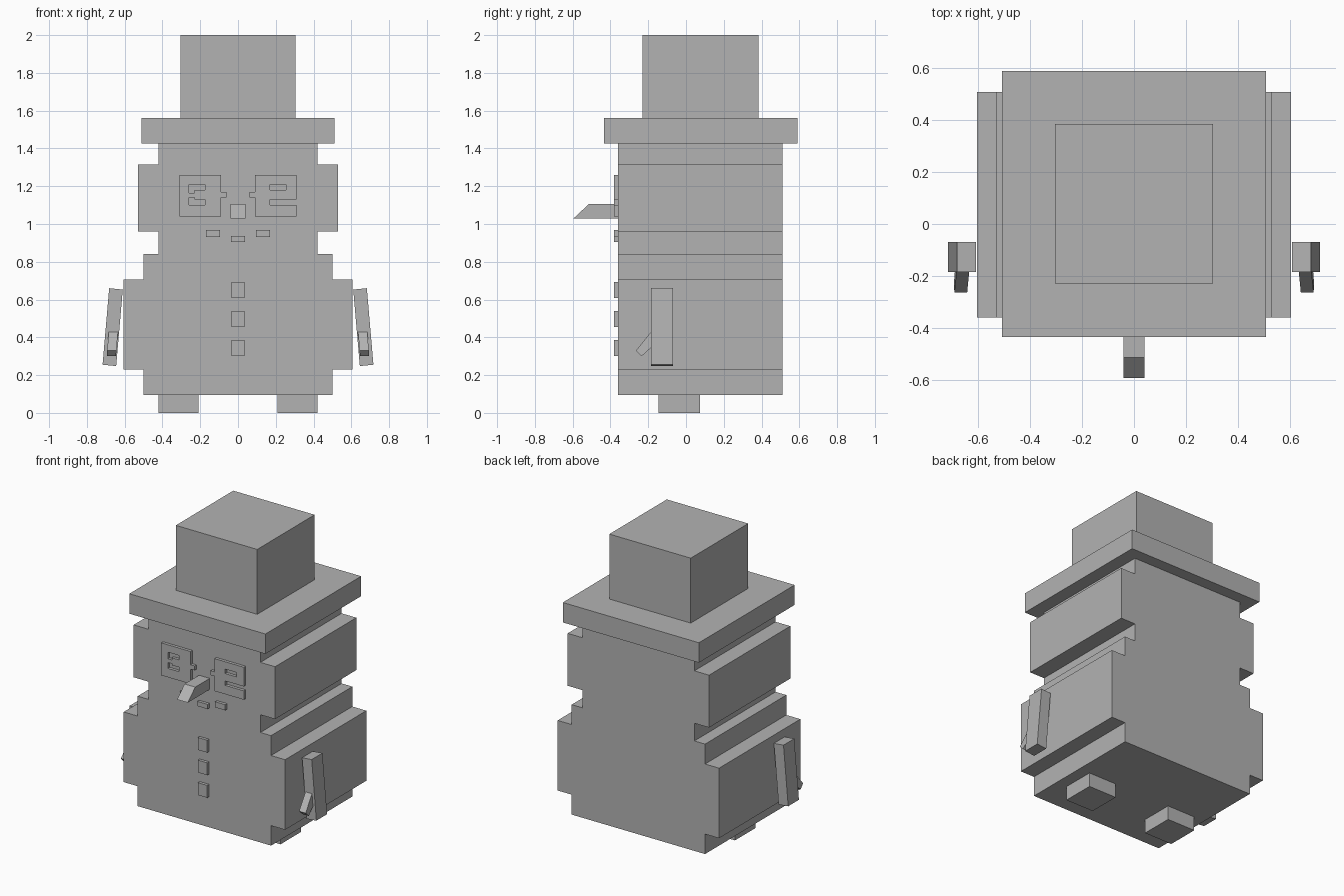
import bpy
import bmesh
from mathutils import Vector

cube = bpy.data.objects.get("Cube")
if cube:
    bpy.data.objects.remove(cube, do_unlink=True)

grey = bpy.data.materials.new("plain_grey")
grey.use_nodes = True
colour = (0.45, 0.45, 0.45, 1)
grey.diffuse_color = colour
grey.node_tree.nodes["Principled BSDF"].inputs["Base Color"].default_value = colour


def prism(name, outline, start, end, axis="Y", shear=0.0):
    """Extrude an outline (x,z along Y, or y,z along X); shear leans x with z."""
    bm = bmesh.new()
    if axis == "Y":
        points = [(a, start, b) for a, b in outline]
        step = Vector((0, end - start, 0))
    else:
        points = [(start + shear * b, a, b) for a, b in outline]
        step = Vector((end - start, 0, 0))
    face = bm.faces.new([bm.verts.new(p) for p in points])
    extruded = bmesh.ops.extrude_face_region(bm, geom=[face])["geom"]
    bmesh.ops.translate(bm, vec=step,
                        verts=[g for g in extruded if isinstance(g, bmesh.types.BMVert)])
    bmesh.ops.recalc_face_normals(bm, faces=bm.faces)
    mesh = bpy.data.meshes.new(name)
    bm.to_mesh(mesh)
    bm.free()
    mesh.materials.append(grey)
    obj = bpy.data.objects.new(name, mesh)
    bpy.context.collection.objects.link(obj)
    return obj


def rect(x0, x1, z0, z1):
    return [(x0, z0), (x1, z0), (x1, z1), (x0, z1)]


def box(name, x0, x1, y0, y1, z0, z1):
    return prism(name, rect(x0, x1, z0, z1), y0, y1)


def cut(obj, cutters):
    for cutter in cutters:
        mod = obj.modifiers.new("slot", "BOOLEAN")
        mod.operation = "DIFFERENCE"
        mod.solver = "EXACT"
        mod.object = cutter
    graph = bpy.context.evaluated_depsgraph_get()
    mesh = bpy.data.meshes.new_from_object(obj.evaluated_get(graph))
    obj.modifiers.clear()
    obj.data = mesh
    for cutter in cutters:
        bpy.data.objects.remove(cutter, do_unlink=True)


FRONT, BACK, PLATE = -0.36, 0.51, -0.38

# Stepped body and head, one symmetric silhouette
levels = [(0.50, 0.095), (0.605, 0.23), (0.50, 0.705), (0.42, 0.84),
          (0.53, 0.96), (0.42, 1.315)]
tops = [z for _, z in levels[1:]] + [1.425]
side = []
for (half, low), high in zip(levels, tops):
    side += [(half, low), (half, high)]
prism("body", side + [(-x, z) for x, z in reversed(side)], FRONT, BACK)

# Hat
box("hat_brim", -0.51, 0.51, -0.435, 0.59, 1.425, 1.56)
box("hat_crown", -0.305, 0.305, -0.23, 0.385, 1.56, 2.0)

# Wedge nose
prism("nose", [(FRONT, 1.03), (-0.595, 1.03), (-0.515, 1.105), (FRONT, 1.105)],
      -0.04, 0.04, "X")

# Slotted spectacle plates with a nub beside the nose
lens = [(0.09, 1.04), (0.31, 1.04), (0.31, 1.26), (0.09, 1.26),
        (0.09, 1.17), (0.06, 1.17), (0.06, 1.14), (0.09, 1.14)]
slots = {
    "right": [[(-0.26, 1.165), (-0.23, 1.165), (-0.23, 1.18), (-0.175, 1.18),
               (-0.175, 1.21), (-0.26, 1.21)],
              [(-0.26, 1.10), (-0.175, 1.10), (-0.175, 1.13), (-0.23, 1.13),
               (-0.23, 1.14), (-0.26, 1.14)]],
    "left": [rect(0.17, 0.255, 1.18, 1.21), rect(0.17, 0.33, 1.10, 1.13)],
}
for label, sign in (("left", 1), ("right", -1)):
    plate = prism(label + "_eye_plate", [(sign * x, z) for x, z in lens], PLATE, FRONT)
    cutters = [prism("slot_cutter", s, PLATE - 0.02, FRONT + 0.02) for s in slots[label]]
    cut(plate, cutters)

# Mouth and buttons
for name, x, z, half in (("mouth_right", -0.132, 0.95, 0.019),
                         ("mouth_middle", 0, 0.92, 0.016),
                         ("mouth_left", 0.132, 0.95, 0.019)):
    box(name, x - 0.038, x + 0.038, PLATE, FRONT, z - half, z + half)
for i in range(3):
    z = 0.65 - i * 0.153
    box("button_%d" % (i + 1), -0.035, 0.035, PLATE, FRONT, z - 0.042, z + 0.042)

# Feet, leaning arms and thumbs
arm = [(0.645, 0.248), (0.717, 0.255), (0.682, 0.66), (0.61, 0.653)]
thumb = [(-0.18, 0.435), (-0.265, 0.33), (-0.235, 0.30), (-0.18, 0.35)]
for label, s in (("left", 1), ("right", -1)):
    box(label + "_foot", s * 0.21, s * 0.42, -0.145, 0.075, 0, 0.095)
    prism(label + "_arm", [(s * x, z) for x, z in arm], -0.185, -0.07)
    prism(label + "_thumb", thumb, s * 0.67, s * 0.719, "X", s * -0.08)
